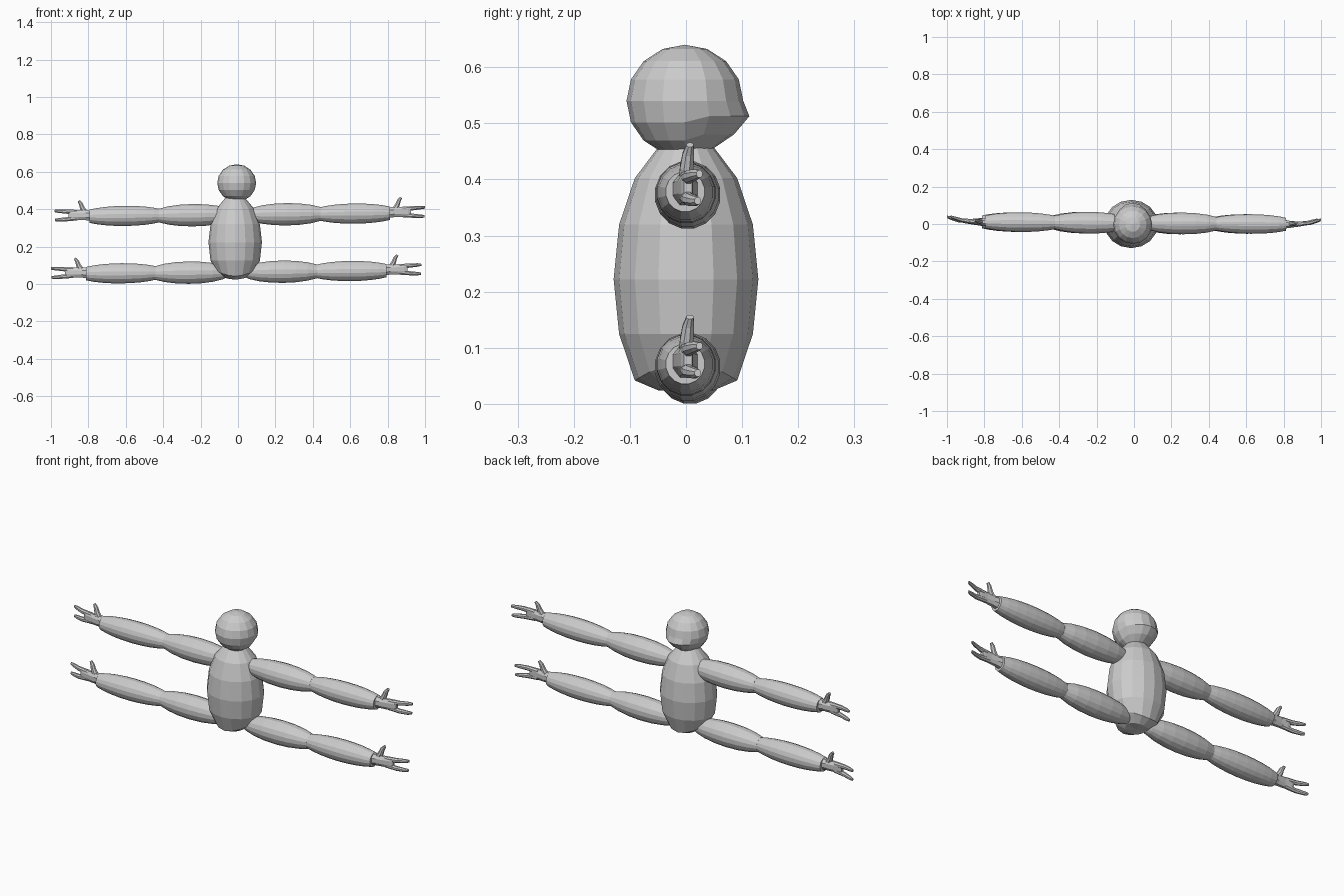
import bpy, bmesh, math
from mathutils import Vector

if "Cube" in bpy.data.objects:
    bpy.data.objects.remove(bpy.data.objects["Cube"])

grey = bpy.data.materials.new("plain_grey")
grey.diffuse_color = (0.6, 0.6, 0.6, 1)
grey.use_nodes = True
grey.node_tree.nodes["Principled BSDF"].inputs["Base Color"].default_value = grey.diffuse_color


def finish(bm, name):
    bmesh.ops.recalc_face_normals(bm, faces=bm.faces)
    me = bpy.data.meshes.new(name)
    bm.to_mesh(me)
    bm.free()
    me.materials.append(grey)
    ob = bpy.data.objects.new(name, me)
    bpy.context.collection.objects.link(ob)
    return ob


def sphere(center, size, segs=16, rings=8):
    bm = bmesh.new()
    bmesh.ops.create_uvsphere(bm, u_segments=segs, v_segments=rings, radius=1)
    for v in bm.verts:
        v.co = Vector([c + s * k for c, s, k in zip(center, size, v.co)])
    return bm


def tube(bm, stations, sides):
    """Sweep an ellipse along (x, y, z, half depth, half width) stations."""
    rings = []
    for i, (x, y, z, ry, rw) in enumerate(stations):
        a, b = stations[max(i - 1, 0)], stations[min(i + 1, len(stations) - 1)]
        t = Vector((b[0] - a[0], 0, b[2] - a[2])).normalized()
        side = Vector((-t.z, 0, t.x))
        ring = []
        for k in range(sides):
            ang = 2 * math.pi * (k + 0.5) / sides
            p = Vector((x, y + ry * math.cos(ang), z)) + side * rw * math.sin(ang)
            ring.append(bm.verts.new(p))
        rings.append(ring)
    for r0, r1 in zip(rings, rings[1:]):
        for k in range(sides):
            n = (k + 1) % sides
            bm.faces.new((r0[k], r0[n], r1[n], r1[k]))
    bm.faces.new(rings[0])
    bm.faces.new(rings[-1])


def muscle(center, length, radius, a0, a1, n=8):
    """Stations of a long ellipsoid clipped between two angles."""
    out = []
    for i in range(n + 1):
        t = math.radians(a0 + (a1 - a0) * i / n)
        r = radius * math.cos(t)
        out.append((center + length * math.sin(t), 0, 0, r * 0.97, r))
    return out


# torso, flattened underneath and lifted at the sides
bm = sphere((-0.015, 0, 0.222), (0.143, 0.129, 0.255))
for v in bm.verts:
    if v.co.z < 0.07:
        v.co.z = max(v.co.z, 0.024) + 0.03 * ((v.co.x + 0.015) / 0.1) ** 2
finish(bm, "torso")

# head with a protruding lower ridge on the +y side
bm = sphere((-0.007, -0.002, 0.54), (0.104, 0.104, 0.1))
for v in bm.verts:
    if v.co.y > 0.02 and 0.46 < v.co.z < 0.52:
        v.co.y *= 1.2
        v.co.z += 0.011
finish(bm, "head")

# limb pieces, written along +x
upper = muscle(0.25, 0.23, 0.061, -85, 52)
fore = muscle(0.615, 0.25, 0.055, -50, 49)
palm = [(0.785, 0, 0.004, 0.027, 0.033), (0.825, 0, 0.006, 0.02, 0.029),
        (0.865, 0.001, 0.007, 0.015, 0.029), (0.9, 0.004, 0.007, 0.012, 0.031),
        (0.915, 0.006, 0.007, 0.008, 0.022)]
thumb = [(0.822, 0.001, 0.012, 0.014, 0.016), (0.842, 0.003, 0.043, 0.013, 0.014),
         (0.851, 0.006, 0.068, 0.011, 0.011), (0.862, 0.009, 0.083, 0.007, 0.007)]
top_finger = [(0.87, 0.003, 0.022, 0.012, 0.014), (0.93, 0.008, 0.026, 0.011, 0.012),
              (0.97, 0.02, 0.029, 0.009, 0.01), (0.99, 0.027, 0.03, 0.006, 0.007)]
low_finger = [(0.87, 0.003, -0.009, 0.012, 0.014), (0.93, 0.007, -0.015, 0.011, 0.012),
              (0.97, 0.018, -0.018, 0.009, 0.01), (0.988, 0.024, -0.018, 0.006, 0.007)]
parts = [("upper_segment", [upper], 16), ("outer_segment", [fore], 16),
         ("hand", [palm, thumb, top_finger, low_finger], 8)]

# two matching pairs of limbs, slightly tilted as a whole
for pair, cx, cz in (("arm", 0.01, 0.37), ("leg", -0.01, 0.063)):
    for label, s in (("right", 1), ("left", -1)):
        for part, paths, sides in parts:
            bm = bmesh.new()
            for path in paths:
                tube(bm, path, sides)
            for v in bm.verts:
                x = s * v.co.x
                v.co = Vector((cx + x, v.co.y + 0.005 - 0.008 * x, cz + v.co.z + 0.01 * x))
            finish(bm, f"{label}_{pair}_{part}")
